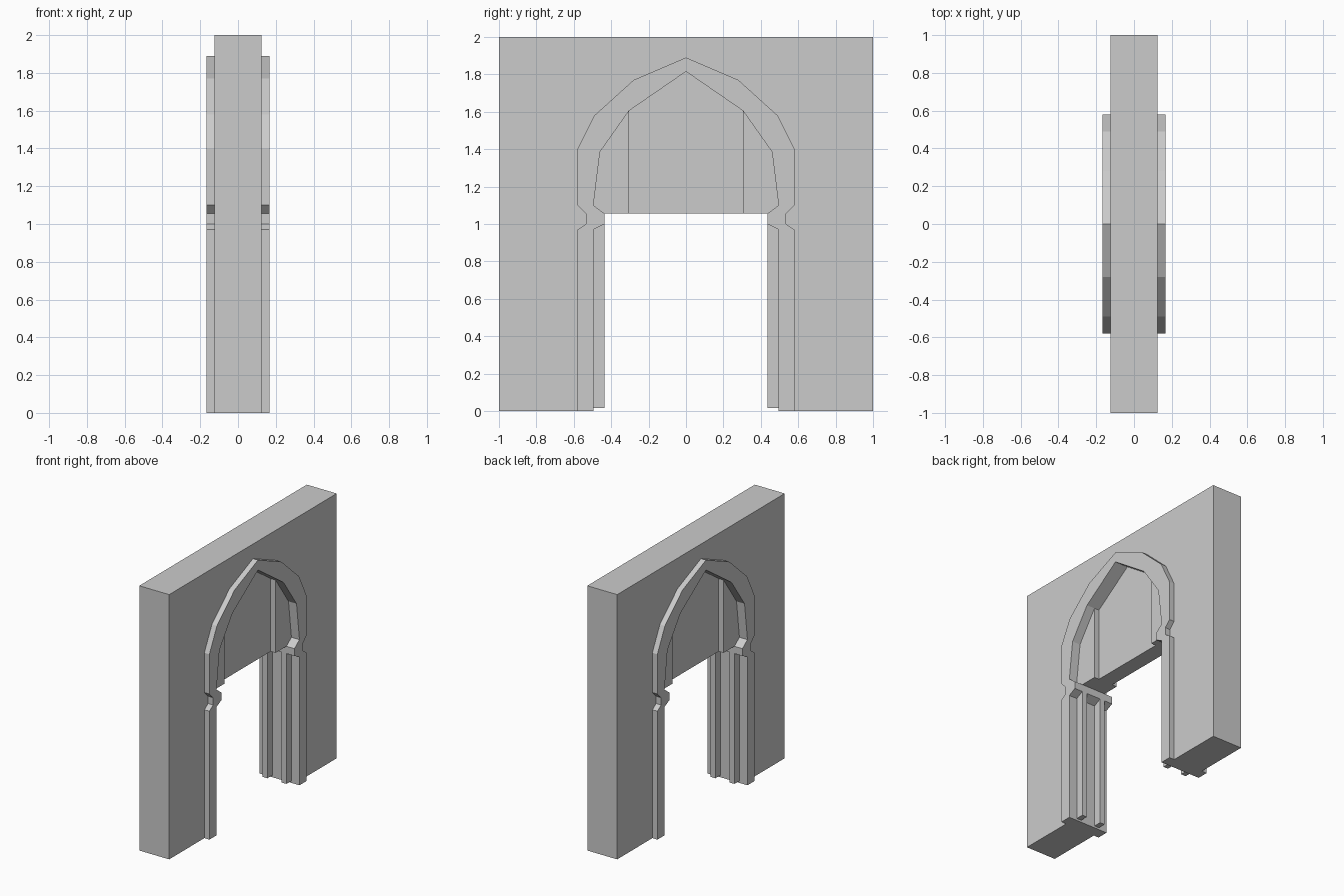
import bpy, bmesh

if "Cube" in bpy.data.objects:
    bpy.data.objects.remove(bpy.data.objects["Cube"])

# Half profiles (y, z) from the floor up to the crown
INNER = [(0.495, 0), (0.495, 0.97), (0.435, 1.0), (0.435, 1.055), (0.495, 1.1),
         (0.46, 1.385), (0.305, 1.605), (0, 1.815)]
OUTER = [(0.58, 0), (0.58, 0.97), (0.535, 1.0), (0.535, 1.055), (0.58, 1.1),
         (0.58, 1.4), (0.49, 1.58), (0.28, 1.77), (0, 1.89)]


def full(half):
    """Mirror a half profile into a whole arch line, right foot to left foot."""
    return half + [(-y, z) for y, z in reversed(half[:-1])]


def prism(name, outline, x0, x1):
    """Extrude a (y, z) outline between two x positions."""
    bm = bmesh.new()
    face = bm.faces.new([bm.verts.new((x0, y, z)) for y, z in outline])
    out = bmesh.ops.extrude_face_region(bm, geom=[face])
    verts = [v for v in out['geom'] if isinstance(v, bmesh.types.BMVert)]
    bmesh.ops.translate(bm, verts=verts, vec=(x1 - x0, 0, 0))
    bmesh.ops.recalc_face_normals(bm, faces=bm.faces)
    mesh = bpy.data.meshes.new(name)
    bm.to_mesh(mesh)
    bm.free()
    obj = bpy.data.objects.new(name, mesh)
    bpy.context.collection.objects.link(obj)
    return obj


# Wall slab around the arch, and the raised arch surround
prism("wall", full(OUTER) + [(-1, 0), (-1, 2), (1, 2), (1, 0)], -0.125, 0.125)
prism("arch_surround", full(INNER) + full(OUTER)[::-1], -0.167, 0.167)

# Recessed centre panel filling the arch head
prism("centre_panel", [(0.305, 1.055), (0.305, 1.605), (0, 1.815),
                       (-0.305, 1.605), (-0.305, 1.055)], -0.06, 0.06)

for side, s in (("right", 1), ("left", -1)):
    # Thicker side panels next to the centre panel
    outline = [(0.305, 1.055)] + INNER[3:7]
    prism("side_panel_" + side, [(s * y, z) for y, z in outline], -0.1, 0.1)
    # Two vertical ribs on each jamb
    for label, x in (("front", 0.06), ("back", -0.1)):
        rib = [(0.435, 0.015), (0.5, 0.015), (0.5, 1.0), (0.435, 1.0)]
        prism(f"jamb_rib_{side}_{label}", [(s * y, z) for y, z in rib], x, x + 0.04)
